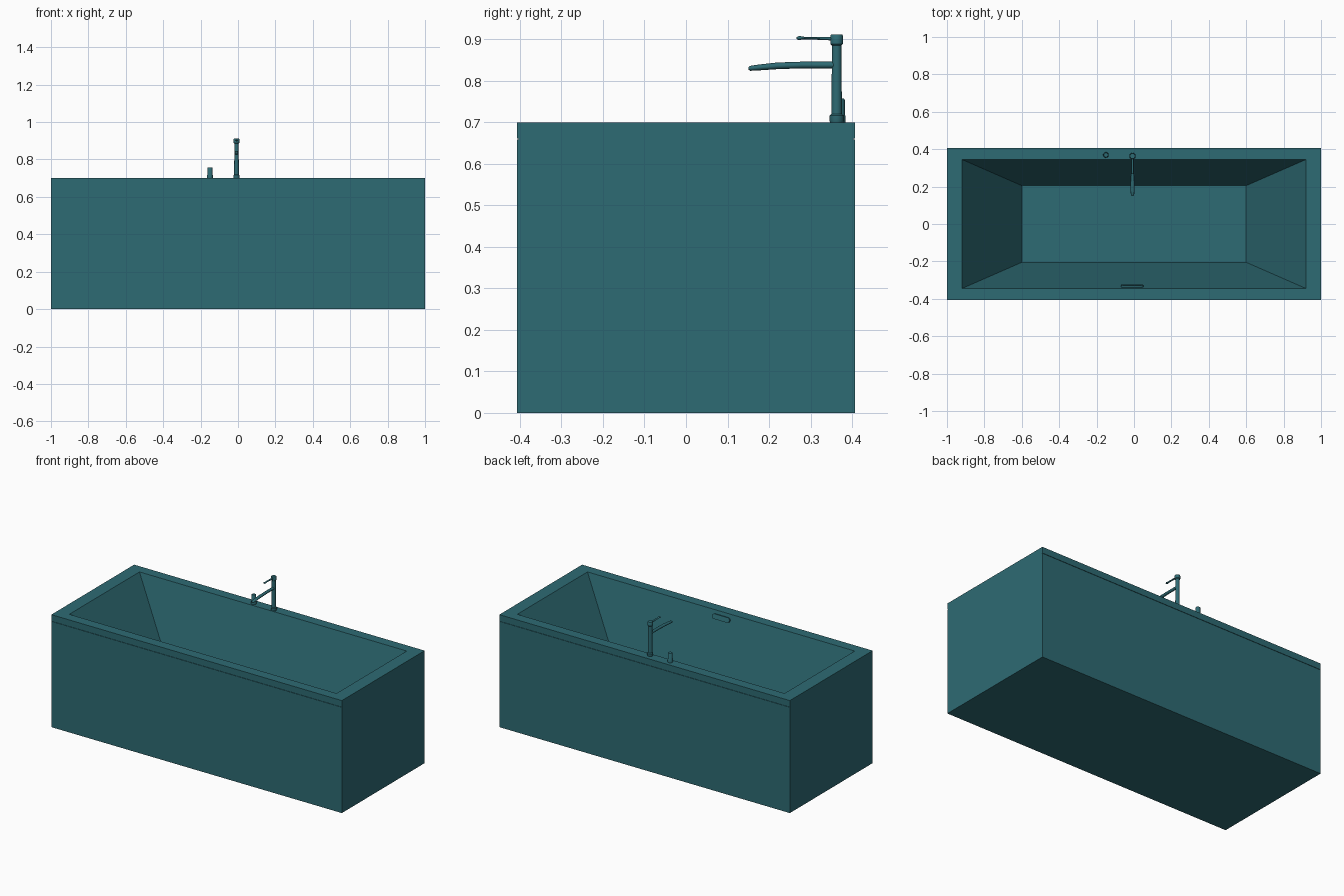
import bpy, bmesh, math
from mathutils import Matrix

if "Cube" in bpy.data.objects:
    bpy.data.objects.remove(bpy.data.objects["Cube"])

teal = bpy.data.materials.new("teal")
teal.diffuse_color = (0.027, 0.145, 0.172, 1.0)
teal.use_nodes = True
teal.node_tree.nodes["Principled BSDF"].inputs["Base Color"].default_value = teal.diffuse_color


def finish(name, bm, smooth=False):
    bmesh.ops.recalc_face_normals(bm, faces=bm.faces[:])
    me = bpy.data.meshes.new(name)
    bm.to_mesh(me)
    bm.free()
    me.materials.append(teal)
    ob = bpy.data.objects.new(name, me)
    bpy.context.collection.objects.link(ob)
    if smooth:
        bpy.ops.object.select_all(action='DESELECT')
        ob.select_set(True)
        bpy.context.view_layer.objects.active = ob
        bpy.ops.object.shade_smooth_by_angle(angle=math.radians(35))
    return ob


def loft(name, rings, smooth=False):
    """Skin a list of equal-length point rings and cap both ends."""
    bm = bmesh.new()
    loops = [[bm.verts.new(p) for p in r] for r in rings]
    n = len(loops[0])
    for a, b in zip(loops, loops[1:]):
        for i in range(n):
            j = (i + 1) % n
            bm.faces.new((a[i], a[j], b[j], b[i]))
    bm.faces.new(loops[0])
    bm.faces.new(loops[-1])
    return finish(name, bm, smooth)


def rect(hx, hy, z):
    return [(-hx, -hy, z), (hx, -hy, z), (hx, hy, z), (-hx, hy, z)]


def circle(x, y, z, r, n=24):
    return [(x + r * math.cos(2 * math.pi * i / n),
             y + r * math.sin(2 * math.pi * i / n), z) for i in range(n)]


def lathe(name, x, y, profile):
    return loft(name, [circle(x, y, z, r) for r, z in profile], True)


def bar(name, x, sections, n=16):
    """Rounded bar along y; sections are (y, z centre, half width, half height)."""
    rings = []
    for y, z, w, h in sections:
        rings.append([(x + w * math.cos(2 * math.pi * i / n), y,
                       z + h * math.sin(2 * math.pi * i / n)) for i in range(n)])
    return loft(name, rings, True)


# Tub: side panels, fine seam under the rim, sloping basin and floor
loft("bathtub", [
    rect(1.0, 0.407, 0.0), rect(1.0, 0.407, 0.658),
    rect(1.0, 0.404, 0.658), rect(1.0, 0.404, 0.661),
    rect(1.0, 0.407, 0.661), rect(1.0, 0.407, 0.70),
    rect(0.92, 0.345, 0.70), rect(0.60, 0.205, 0.18)])

# Faucet column with foot ring and cap
FX, FY = -0.008, 0.363
lathe("faucet_column", FX, FY, [
    (0.016, 0.700), (0.017, 0.703), (0.017, 0.716), (0.0125, 0.720),
    (0.0115, 0.885), (0.0155, 0.889), (0.0155, 0.908), (0.0135, 0.911)])

# Spout, tapering and dipping toward the tip
bar("faucet_spout", FX, [
    (0.363, 0.838, 0.009, 0.008), (0.28, 0.838, 0.009, 0.008),
    (0.22, 0.836, 0.010, 0.008), (0.175, 0.832, 0.010, 0.007),
    (0.155, 0.830, 0.009, 0.006), (0.15, 0.830, 0.006, 0.003)])

# Lever handle on the cap
bar("faucet_lever", FX, [
    (0.36, 0.901, 0.006, 0.005), (0.34, 0.902, 0.006, 0.004),
    (0.285, 0.903, 0.006, 0.003), (0.272, 0.903, 0.007, 0.005),
    (0.266, 0.903, 0.004, 0.002)])

# Separate control knob
lathe("control_knob", -0.15, 0.369, [
    (0.015, 0.700), (0.015, 0.716), (0.0135, 0.719),
    (0.0135, 0.754), (0.0115, 0.757)])

# Overflow cover: a thin pill lying on the sloping front inner wall
pill = []
for k in range(24):
    a = 2 * math.pi * (k + 0.5) / 24
    side = 0.045 if math.cos(a) > 0 else -0.045
    pill.append((side + 0.015 * math.cos(a), 0.015 * math.sin(a)))
cover = loft("overflow_cover",
             [[(u, v, d) for u, v in pill] for d in (-0.002, 0.010)], True)
slope = math.atan2(0.14, 0.52)
z = 0.665
y = -0.345 + (0.70 - z) * math.tan(slope)
cover.data.transform(Matrix.Translation((-0.01, y, z))
                     @ Matrix.Rotation(-math.pi / 2 + slope, 4, 'X'))
